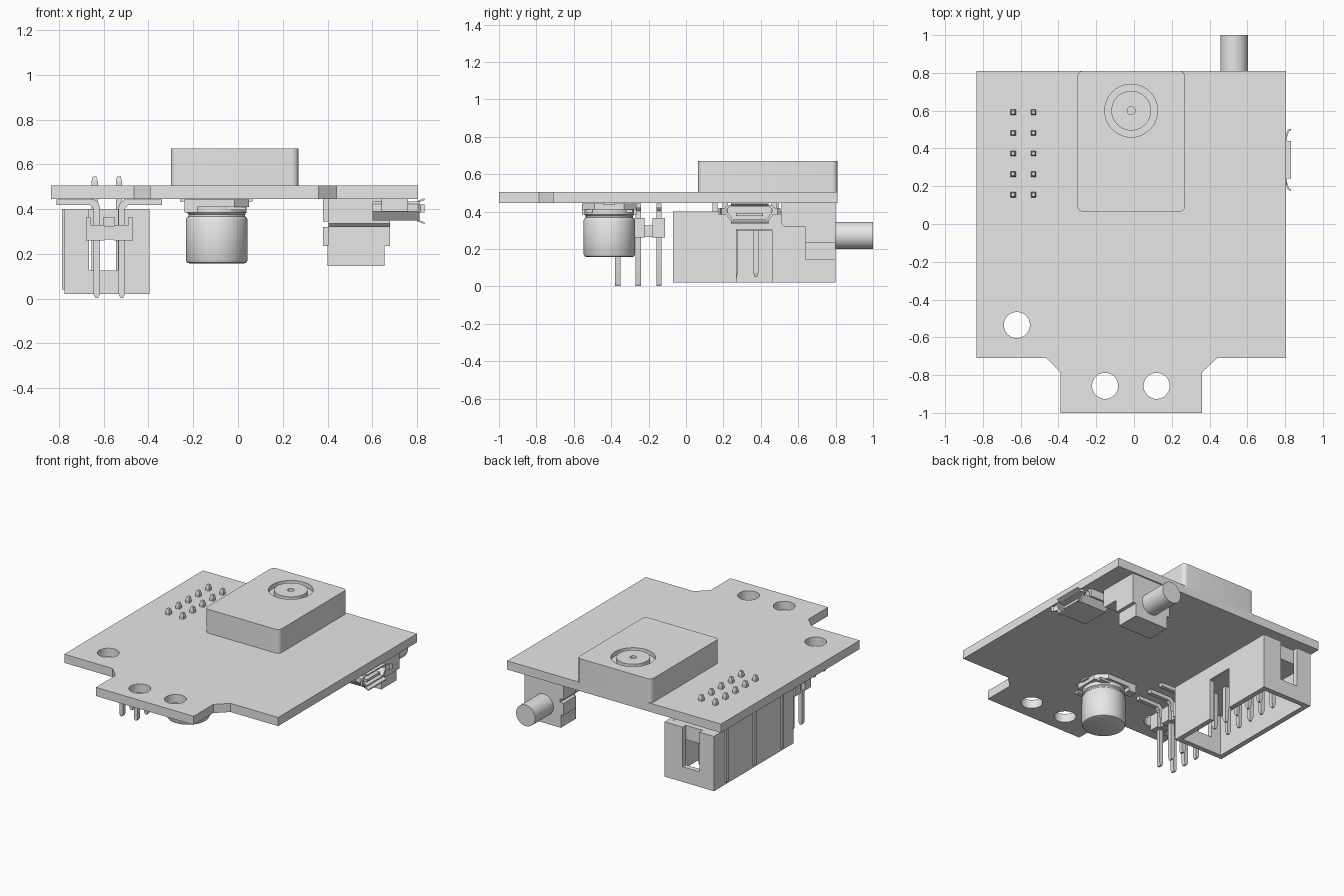
import bpy, bmesh
from math import sin, cos, pi, radians
from mathutils import Vector

cube = bpy.data.objects.get("Cube")
if cube:
    bpy.data.objects.remove(cube, do_unlink=True)

grey = bpy.data.materials.new("plain grey")
grey.use_nodes = True
grey.diffuse_color = (0.8, 0.8, 0.8, 1)
grey.node_tree.nodes["Principled BSDF"].inputs["Base Color"].default_value = (0.8, 0.8, 0.8, 1)


def finish(name, bm):
    bmesh.ops.remove_doubles(bm, verts=bm.verts, dist=0.0002)
    bmesh.ops.recalc_face_normals(bm, faces=bm.faces)
    mesh = bpy.data.meshes.new(name)
    bm.to_mesh(mesh)
    bm.free()
    mesh.materials.clear()
    mesh.materials.append(grey)
    obj = bpy.data.objects.new(name, mesh)
    bpy.context.collection.objects.link(obj)
    bpy.ops.object.select_all(action="DESELECT")
    obj.select_set(True)
    bpy.context.view_layer.objects.active = obj
    bpy.ops.object.shade_smooth_by_angle(angle=radians(30))
    return obj


def boxes(name, spans):
    """Boxes given as (x0, x1, y0, y1, z0, z1, top scale, bottom scale)."""
    bm = bmesh.new()
    for x0, x1, y0, y1, z0, z1, *taper in spans:
        mid = Vector(((x0 + x1) / 2, (y0 + y1) / 2, (z0 + z1) / 2))
        for v in bmesh.ops.create_cube(bm, size=1)["verts"]:
            s = 1
            if taper:
                s = taper[0] if v.co.z > 0 else taper[1]
            v.co = mid + Vector((v.co.x * (x1 - x0) * s, v.co.y * (y1 - y0) * s, v.co.z * (z1 - z0)))
    mesh_ready = bm
    # boxes stay separate shells, so doubles are only merged within the set
    return finish(name, mesh_ready)


def extrude(name, loops, lo, hi, axis="z"):
    """Fill the outline (first loop) minus holes and extrude it along an axis."""
    curve = bpy.data.curves.new(name, "CURVE")
    curve.dimensions = "2D"
    curve.fill_mode = "BOTH"
    curve.extrude = (hi - lo) / 2
    for loop in loops:
        sp = curve.splines.new("POLY")
        sp.points.add(len(loop) - 1)
        for p, (a, b) in zip(sp.points, loop):
            p.co = (a, b, 0, 1)
        sp.use_cyclic_u = True
    tmp = bpy.data.objects.new(name + " outline", curve)
    bpy.context.collection.objects.link(tmp)
    dg = bpy.context.evaluated_depsgraph_get()
    mesh = bpy.data.meshes.new_from_object(tmp.evaluated_get(dg))
    bm = bmesh.new()
    bm.from_mesh(mesh)
    bpy.data.objects.remove(tmp, do_unlink=True)
    bpy.data.meshes.remove(mesh)
    for v in bm.verts:
        a, b, c = v.co.x, v.co.y, v.co.z + (lo + hi) / 2
        v.co = {"z": (a, b, c), "y": (a, c, b), "x": (c, a, b)}[axis]
    return finish(name, bm)


def lathe(name, profile, centre, axis="z", n=48):
    """Turn a (radius, height) profile around an axis."""
    bm = bmesh.new()
    verts = [bm.verts.new((r, 0, h)) for r, h in profile]
    edges = [bm.edges.new(pair) for pair in zip(verts, verts[1:])]
    bmesh.ops.spin(bm, geom=verts + edges, cent=(0, 0, 0), axis=(0, 0, 1), angle=2 * pi, steps=n)
    for v in bm.verts:
        x, y, z = v.co
        v.co = Vector(centre) + Vector((x, y, z) if axis == "z" else (x, z, y))
    return finish(name, bm)


def circle(x, y, r, n=40):
    return [(x + r * cos(2 * pi * i / n), y + r * sin(2 * pi * i / n)) for i in range(n)]


def rounded(x0, x1, y0, y1, r, n=6):
    corners = ((x1 - r, y1 - r), (x0 + r, y1 - r), (x0 + r, y0 + r), (x1 - r, y0 + r))
    return [(cx + r * cos((k + i / n) * pi / 2), cy + r * sin((k + i / n) * pi / 2))
            for k, (cx, cy) in enumerate(corners) for i in range(n + 1)]


# Circuit board with mounting tab and holes
board = [(-.835, .81), (-.835, -.71), (-.465, -.71), (-.39, -.785), (-.39, -1),
         (.36, -1), (.36, -.785), (.44, -.71), (.805, -.71), (.805, .81)]
holes = [circle(x, y, .069) for x, y in ((-.62, -.535), (-.153, -.857), (.12, -.857))]
extrude("circuit_board", [board] + holes, .445, .505)

# Sensor housing with ring groove and pierced centre disc
house = rounded(-.30, .27, .065, .81, .03)
extrude("sensor_base", [house], .505, .64)
extrude("sensor_cover", [house, circle(-.015, .6, .14)], .64, .67)
extrude("sensor_disc", [circle(-.015, .6, .105), circle(-.015, .6, .021, 20)], .64, .67)

# Shrouded socket under the board, open below
X0, X1, Y0, Y1, Z0, Z1 = -.775, -.395, -.07, .80, .02, .40
WALL = .035
extrude("socket_keyed_wall", [[(Y0, Z0), (.27, Z0), (.27, .305), (.46, .305), (.46, Z0),
        (Y1, Z0), (Y1, Z1), (Y0, Z1)]], X1 - WALL, X1, "x")
boxes("socket_plain_wall", [(X0, X0 + WALL, Y0, Y1, Z0, Z1)])
end = [(X0, Z0), (X1, Z0), (X1, Z1), (-.535, Z1), (-.535, .125), (-.665, .125), (-.665, Z1), (X0, Z1)]
for name, y in (("front", Y0), ("back", Y1 - WALL)):
    extrude("socket_" + name + "_wall", [end], y, y + WALL, "y")
boxes("socket_floor", [(X0 + .01, X1 - .01, Y0 + WALL, Y1 - WALL, .30, Z1 - .001)])
boxes("socket_ribs", [(X0 - .012, X0 + .005, y - .012, y + .012, .04, Z1) for y in (.06, .365, .67)])

# Socket pins, passing through the board with tapered tips
pins = []
for x in (-.64, -.532):
    for i in range(5):
        y, h = .155 + i * .109, .014
        pins += [(x - h, x + h, y - h, y + h, .075, .525),
                 (x - h, x + h, y - h, y + h, .525, .545, .6, 1),
                 (x - h, x + h, y - h, y + h, .05, .075, 1, .5)]
boxes("socket_pins", pins)

# Surface-mounted pin strip with bent leads
MID = -.575
lead = [(.235, .443), (.235, .418), (.085, .418), (.07, .402), (.07, .02), (.062, .003),
        (.05, .003), (.042, .02), (.042, .41), (.05, .43), (.068, .443)]
rows = (-.365, -.255, -.145)
for y in rows:
    for side in (-1, 1):
        extrude("strip_lead", [[(MID + side * a, b) for a, b in lead]], y - .014, y + .014, "y")
strip = [(MID - .08, MID + .08, -.40, -.12, .265, .325)]
for y in rows:
    strip += [(MID - .105, MID - .022, y - .034, y + .034, .26, .33),
              (MID + .022, MID + .105, y - .034, y + .034, .26, .33),
              (MID - .105, MID - .085, y - .034, y + .034, .33, .365),
              (MID + .085, MID + .105, y - .034, y + .034, .33, .365),
              (MID - .025, MID + .025, y - .02, y + .02, .27, .365)]
boxes("strip_body", strip)

# Can capacitor on a chamfered base
CX, CY, S = -.095, -.41, .145
lathe("capacitor_can", [(0, .157), (.122, .157), (.132, .161), (.138, .172), (.138, .352), (.133, .362),
      (.126, .367), (.126, .377), (.133, .384), (.133, .41), (0, .41)], (CX, CY, 0))
base = [(CX + a * S, CY + b * S) for a, b in
        ((-1, -1), (.55, -1), (1, -.55), (1, .55), (.55, 1), (-1, 1))]
extrude("capacitor_base", [base], .41, .444)
boxes("capacitor_corners", [(CX - S, CX - S + .06, y, y + .06, .385, .41)
                            for y in (CY - S, CY + S - .06)] +
      [(CX + .05, CX + S - .015, y, y + .035, .395, .41) for y in (CY - S + .02, CY + S - .055)])
boxes("capacitor_terminals", [(CX - .165, CX + .16, CY - .03, CY + .03, .434, .446)])

# Side jack with plunger
step = [(.51, .445), (.51, .335), (.525, .32), (.635, .32), (.635, .235), (.80, .235), (.80, .445)]
extrude("jack_body", [step], .405, .68, "x")
boxes("jack_lower_body", [(.40, .655, .635, .80, .145, .24)])
boxes("jack_side_tabs", [(.38, .41, .66, .80, .235, .32), (.38, .41, .66, .80, .345, .445)])
lathe("jack_plunger", [(0, .79), (.073, .79), (.073, 1), (0, 1)], (.53, 0, .272), "y")

# Small edge port: hollow shell, tongue, flared lips and mounting ears
UY = .34


def port(w_low, w_high, z0, z1):
    return [(UY - w_low, z0), (UY + w_low, z0), (UY + w_high, z0 + .04), (UY + w_high, z1 - .012),
            (UY + w_high - .015, z1), (UY - w_high + .015, z1), (UY - w_high, z1 - .012), (UY - w_high, z0 + .04)]


shell, inner = port(.10, .132, .35, .435), port(.09, .12, .36, .425)
extrude("port_shell", [shell, inner], .60, .81, "x")
extrude("port_back", [inner], .60, .64, "x")
boxes("port_tongue", [(.63, .80, UY - .072, UY + .072, .375, .392)])
boxes("port_ears", [(.64, .76, y, y + .03, .39, .445) for y in (UY - .145, UY + .115)])
for name, z, tilt in (("lower", .35, -.012), ("upper", .432, .012)):
    lip = [(.80, z - .004), (.832, z - .004 + tilt), (.832, z + .004 + tilt), (.80, z + .004)]
    extrude("port_" + name + "_lip", [lip], UY - .10, UY + .10, "y")
for side in (-1, 1):
    flare = [(.80, UY + side * .125), (.815, UY + side * .16), (.832, UY + side * .165),
             (.832, UY + side * .157), (.82, UY + side * .15), (.81, UY + side * .12)]
    extrude("port_side_lip", [flare], .385, .42)
